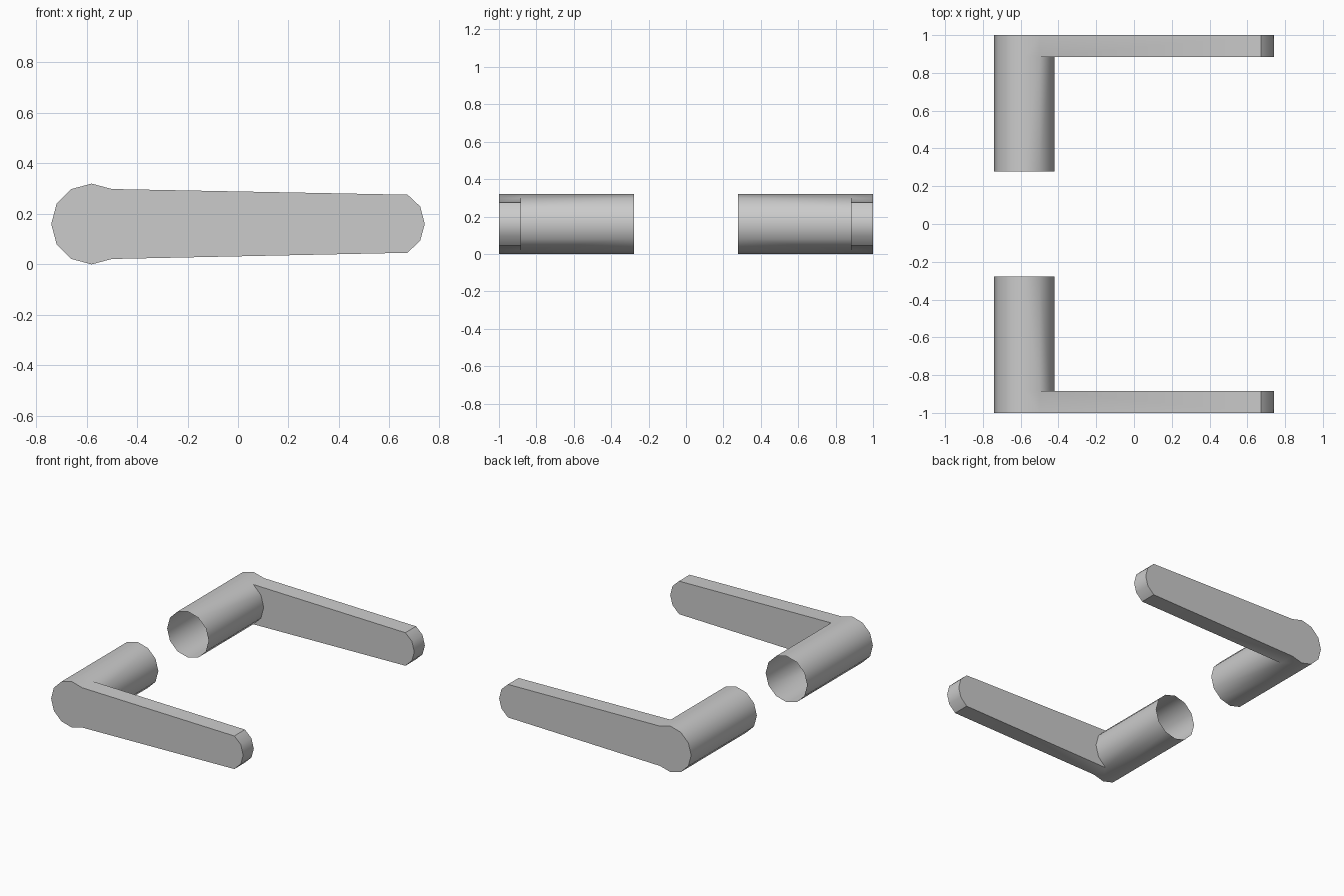
import bpy, bmesh, math

if "Cube" in bpy.data.objects:
    bpy.data.objects.remove(bpy.data.objects["Cube"], do_unlink=True)

GREY = (0.6, 0.6, 0.6, 1)
metal = bpy.data.materials.new("plain grey")
metal.use_nodes = True
metal.diffuse_color = GREY
metal.node_tree.nodes["Principled BSDF"].inputs["Base Color"].default_value = GREY

RADIUS, CENTRE_X, CENTRE_Z = 0.16, -0.58, 0.16
OUTER, LEVER_BACK, TUBE_END = 1.0, 0.883, 0.277

# Ring of twelve points, split where the lever joins the tube
ring = [(CENTRE_X + RADIUS * math.cos(math.radians(a)),
         CENTRE_Z + RADIUS * math.sin(math.radians(a)))
        for a in range(60, 420, 30)]
back_arc = ring[:9]                # top joint, round the far side, to bottom joint
joint_arc = ring[8:] + ring[:1]    # bottom joint, under the lever, to top joint
tip = [(0.672, 0.046), (0.722, 0.095), (0.74, 0.16), (0.722, 0.229), (0.672, 0.276)]


def make_handle(name, side):
    """Hollow grip open at its inner end, with a lever joined at the outer end."""
    bm = bmesh.new()

    def row(points, y):
        return [bm.verts.new((x, side * y, z)) for x, z in points]

    def strip(a, b):
        for i in range(len(a) - 1):
            bm.faces.new((a[i], a[i + 1], b[i + 1], b[i]))

    # Flat outer face shared by grip and lever
    outline = row(back_arc + tip, OUTER)
    bm.faces.new(outline)
    # Walls of grip and lever down to the lever's inner face
    middle = row(back_arc + tip, LEVER_BACK)
    strip(outline + outline[:1], middle + middle[:1])
    # Rest of the grip, left open at the end
    under = row(joint_arc[1:-1], LEVER_BACK)
    collar = middle[:9] + under
    rim = row(ring, TUBE_END)
    strip(collar + collar[:1], rim + rim[:1])
    # Lever's inner face, cut round the grip
    bm.faces.new(middle[8:] + middle[:1] + under[::-1])

    bmesh.ops.recalc_face_normals(bm, faces=bm.faces)
    # The flat outer face must look outward
    cap = max(bm.faces, key=lambda f: side * f.calc_center_median().y)
    if cap.normal.y * side < 0:
        bmesh.ops.reverse_faces(bm, faces=bm.faces)
    mesh = bpy.data.meshes.new(name)
    bm.to_mesh(mesh)
    bm.free()
    mesh.materials.append(metal)
    obj = bpy.data.objects.new(name, mesh)
    bpy.context.collection.objects.link(obj)
    bpy.ops.object.select_all(action='DESELECT')
    obj.select_set(True)
    bpy.context.view_layer.objects.active = obj
    bpy.ops.object.shade_smooth_by_angle(angle=math.radians(35))


make_handle("front_lever_handle", -1)
make_handle("back_lever_handle", 1)
